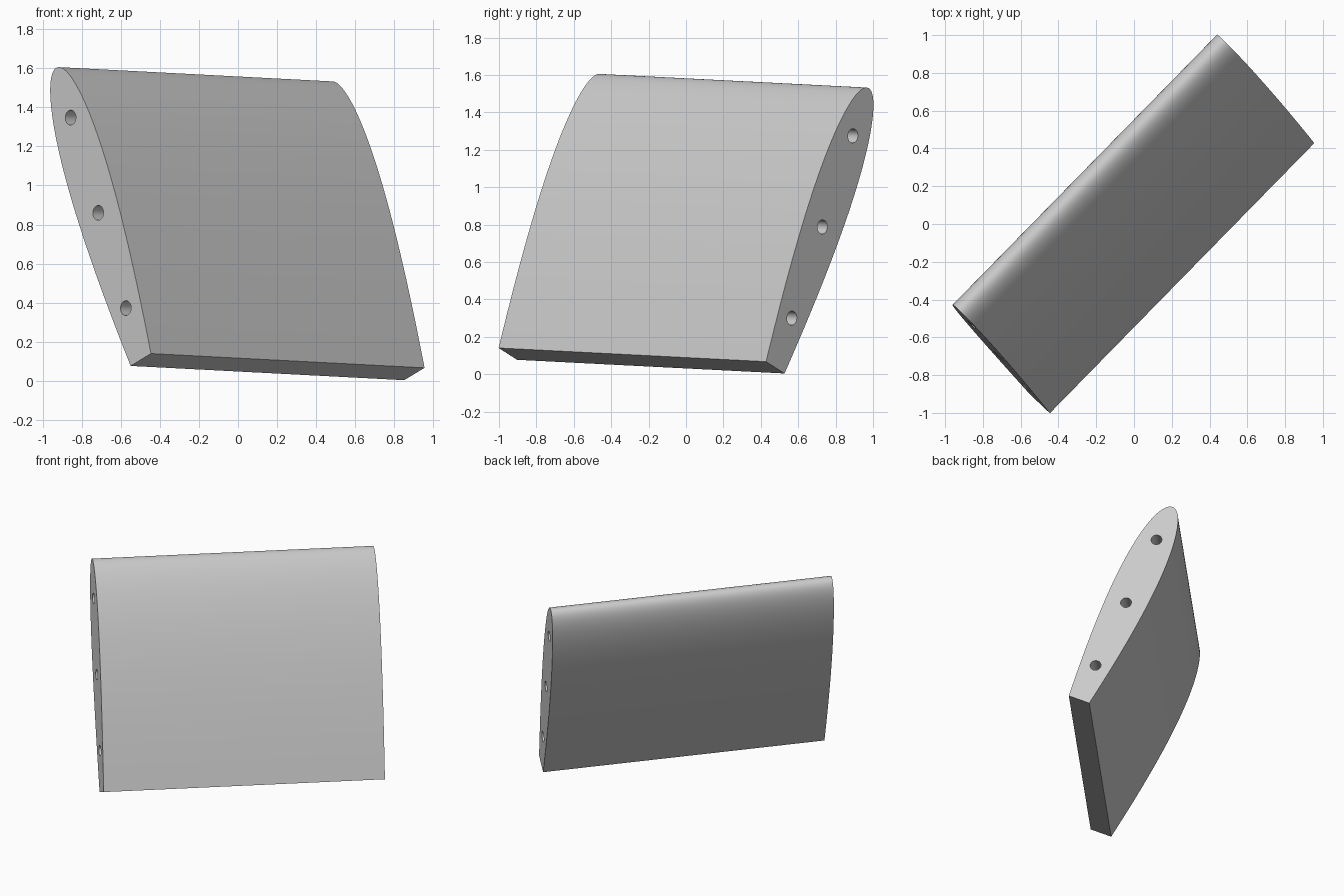
import bpy, bmesh, math
from mathutils import Vector, Matrix

cube = bpy.data.objects.get("Cube")
if cube:
    bpy.data.objects.remove(cube)

# Overall layout: trailing edge centre at each end, and the chord direction
START = Vector((-0.4975, -0.9525, 0.1085))
END = Vector((0.9025, 0.4775, 0.0355))
CHORD, FULL_CHORD, THICKNESS = 1.633, 2.17, 0.30
HOLE_RADIUS, HOLE_POSITIONS = 0.038, (0.289, 0.822, 1.355)

span = END - START
length = span.length
s = span.normalized()
c = Vector((-0.264, 0.307, 0.914))
c = (c - s * c.dot(s)).normalized()
n = s.cross(c)
placement = Matrix.Translation(START) @ Matrix((c, n, s)).transposed().to_4x4()

grey = bpy.data.materials.new("light grey")
grey.use_nodes = True
grey.diffuse_color = (0.6, 0.6, 0.6, 1)
grey.node_tree.nodes["Principled BSDF"].inputs["Base Color"].default_value = (0.6, 0.6, 0.6, 1)


def prism(name, outline, z0, z1):
    """Extrude a closed outline along the span."""
    bm = bmesh.new()
    base = bm.faces.new([bm.verts.new((x, y, z0)) for x, y in outline])
    top = bmesh.ops.extrude_face_region(bm, geom=[base])["geom"]
    moved = [g for g in top if isinstance(g, bmesh.types.BMVert)]
    bmesh.ops.translate(bm, vec=(0, 0, z1 - z0), verts=moved)
    bmesh.ops.recalc_face_normals(bm, faces=bm.faces)
    mesh = bpy.data.meshes.new(name)
    bm.to_mesh(mesh)
    bm.free()
    mesh.materials.append(grey)
    obj = bpy.data.objects.new(name, mesh)
    obj.matrix_world = placement
    bpy.context.collection.objects.link(obj)
    return obj


def half_thickness(d):
    """Symmetric foil half thickness at distance d behind the nose."""
    x = d / FULL_CHORD
    return 5 * THICKNESS * (0.2969 * math.sqrt(x) - 0.126 * x - 0.3516 * x**2
                            + 0.2843 * x**3 - 0.1015 * x**4)


# Foil body with a rounded nose and a blunt trailing edge
STEPS = 48
dist = [CHORD * (i / STEPS) ** 2 for i in range(STEPS + 1)]
upper = [(CHORD - d, half_thickness(d)) for d in dist]
lower = [(x, -y) for x, y in reversed(upper[1:])]
foil = prism("foil_body", upper + lower, 0, length)

# Three round holes along the chord line, open at both ends
cutters = []
for i, x in enumerate(HOLE_POSITIONS):
    ring = [(x + HOLE_RADIUS * math.cos(a), HOLE_RADIUS * math.sin(a))
            for a in (math.tau * k / 32 for k in range(32))]
    cutter = prism(f"hole_cutter_{i + 1}", ring, -0.1, length + 0.1)
    cutter.hide_render = True
    cutters.append(cutter)
    mod = foil.modifiers.new(f"hole_{i + 1}", "BOOLEAN")
    mod.operation, mod.solver, mod.object = "DIFFERENCE", "EXACT", cutter

bpy.ops.object.select_all(action="DESELECT")
foil.select_set(True)
bpy.context.view_layer.objects.active = foil
for mod in list(foil.modifiers):
    bpy.ops.object.modifier_apply(modifier=mod.name)
for cutter in cutters:
    bpy.data.objects.remove(cutter)
bpy.ops.object.shade_smooth_by_angle(angle=math.radians(35))
